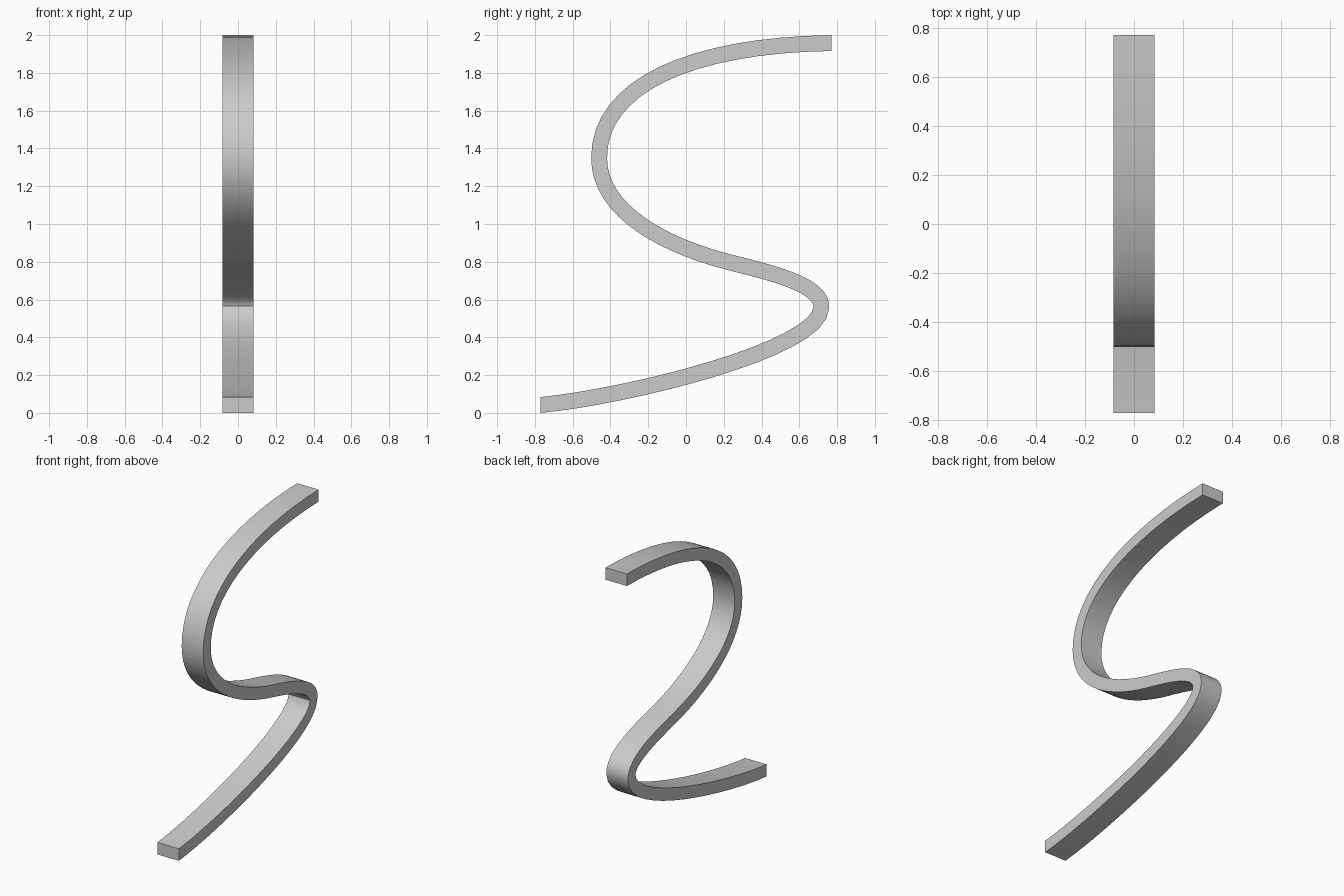
import bpy, bmesh, math
from mathutils import Vector
from mathutils.geometry import interpolate_bezier

cube = bpy.data.objects.get("Cube")
if cube:
    bpy.data.objects.remove(cube, do_unlink=True)

HALF_WIDTH, HALF_THICK = 0.083, 0.042

# One flat grey for the whole band
grey = bpy.data.materials.new("plain grey")
grey.use_nodes = True
colour = (0.6, 0.6, 0.6, 1)
grey.diffuse_color = colour
grey.node_tree.nodes["Principled BSDF"].inputs["Base Color"].default_value = colour

# Centre line in the side plane (y, z): four cubic segments sharing end points
controls = [(-0.77, 0.042), (-0.35, 0.08), (0.717, 0.33),
            (0.717, 0.56), (0.717, 0.67), (0.5, 0.728),
            (0.3, 0.78), (-0.12, 0.875), (-0.46, 1.07),
            (-0.46, 1.35), (-0.46, 1.73), (0.02, 1.947),
            (0.77, 1.958)]
points = [Vector((0, y, z)) for y, z in controls]
path = [points[0]]
for i in range(0, len(points) - 1, 3):
    path += interpolate_bezier(*points[i:i + 4], 17)[1:]

# Sweep a rectangular section along the path, with both ends cut upright
bm = bmesh.new()
rings = []
last = len(path) - 1
for i, p in enumerate(path):
    t = (path[min(i + 1, last)] - path[max(i - 1, 0)]).normalized()
    n = Vector((0, -t.z, t.y)) if 0 < i < last else Vector((0, 0, 1))
    rings.append([bm.verts.new(p + Vector((sx * HALF_WIDTH, 0, 0)) + n * sn * HALF_THICK)
                  for sx, sn in ((-1, -1), (1, -1), (1, 1), (-1, 1))])
for a, b in zip(rings, rings[1:]):
    for k in range(4):
        j = (k + 1) % 4
        bm.faces.new((a[k], a[j], b[j], b[k]))
bm.faces.new(rings[0])
bm.faces.new(rings[-1])
bmesh.ops.recalc_face_normals(bm, faces=bm.faces)

mesh = bpy.data.meshes.new("curved_band")
bm.to_mesh(mesh)
bm.free()
mesh.materials.append(grey)
band = bpy.data.objects.new("curved_band", mesh)
bpy.context.collection.objects.link(band)

# Smooth along the bend, sharp along the edges
bpy.ops.object.select_all(action='DESELECT')
band.select_set(True)
bpy.context.view_layer.objects.active = band
bpy.ops.object.shade_smooth_by_angle(angle=math.radians(35))
